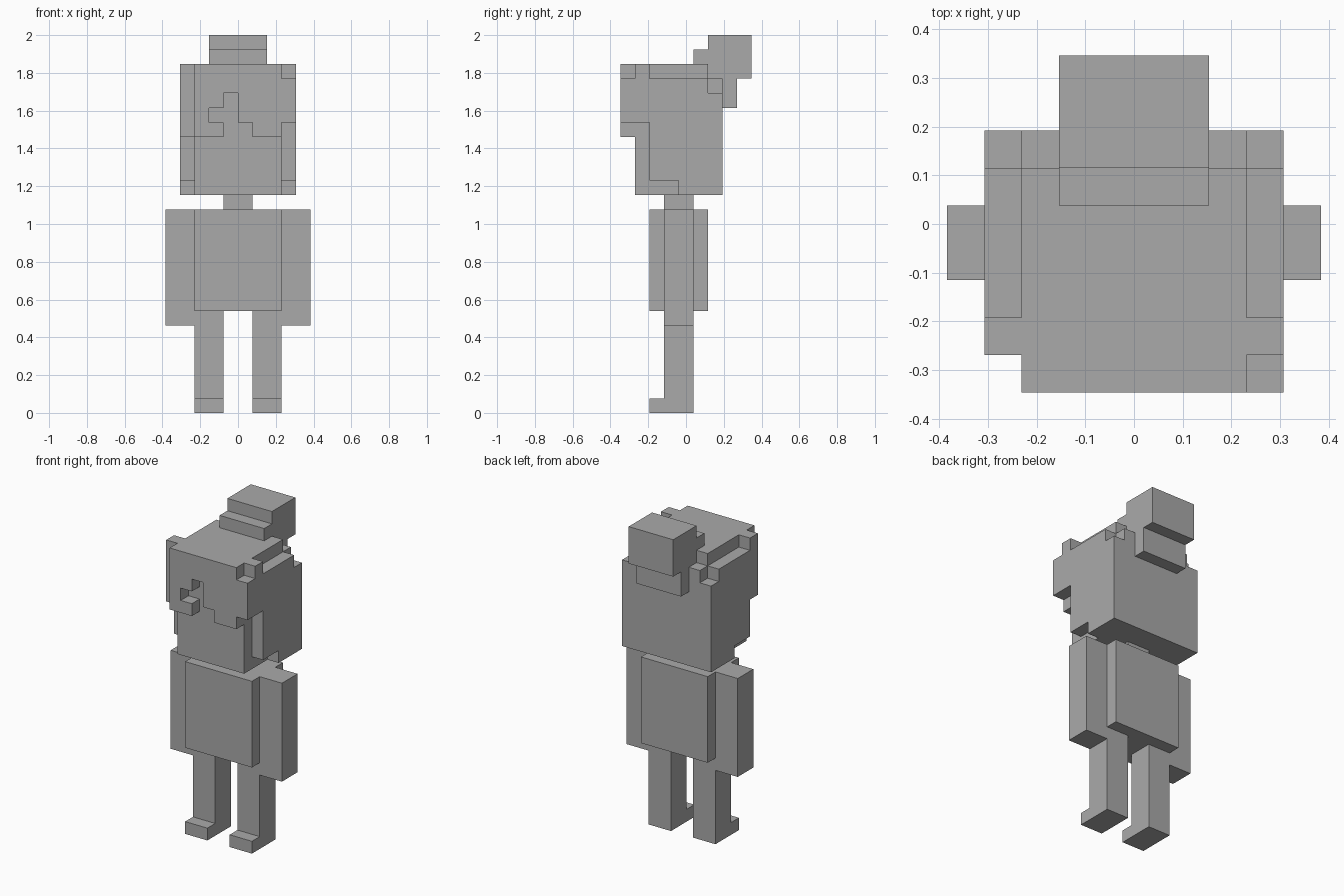
import bpy
import bmesh
import math
from itertools import product
from mathutils import Vector

cube = bpy.data.objects.get("Cube")
if cube:
    bpy.data.objects.remove(cube, do_unlink=True)

UNIT = 2 / 26          # edge of one block
DEPTH = 4.5            # block rows in front of the centre line

grey = bpy.data.materials.new("plain grey")
grey.use_nodes = True
grey.diffuse_color = (0.4, 0.4, 0.4, 1)
grey.node_tree.nodes["Principled BSDF"].inputs["Base Color"].default_value = (0.4, 0.4, 0.4, 1)


def cells(boxes):
    """Block cells inside boxes given as (x range, y range, z range)."""
    return {c for box in boxes for c in product(*(range(*r) for r in box))}


def mirrored(boxes):
    return boxes + [((-x[1], -x[0]), y, z) for x, y, z in boxes]


def blocks(name, solid):
    """Outer skin of a set of block cells, with flat areas merged."""
    bm = bmesh.new()
    for cell in solid:
        for axis, side in product(range(3), (0, 1)):
            step = list(cell)
            step[axis] += 2 * side - 1
            if tuple(step) in solid:
                continue
            u, v = (axis + 1) % 3, (axis + 2) % 3
            ring = []
            for a, b in ((0, 0), (1, 0), (1, 1), (0, 1)):
                p = Vector(cell)
                p[axis] += side
                p[u] += a
                p[v] += b
                p.y -= DEPTH
                ring.append(bm.verts.new(p * UNIT))
            bm.faces.new(ring if side else ring[::-1])
    bmesh.ops.remove_doubles(bm, verts=bm.verts, dist=UNIT / 10)
    bmesh.ops.dissolve_limit(bm, angle_limit=math.radians(1), verts=bm.verts, edges=bm.edges)
    mesh = bpy.data.meshes.new(name)
    bm.to_mesh(mesh)
    bm.free()
    mesh.materials.append(grey)
    obj = bpy.data.objects.new(name, mesh)
    bpy.context.collection.objects.link(obj)


# Legs with feet, and arms
leg = [((1, 3), (3, 5), (0, 7)), ((1, 3), (2, 3), (0, 1))]
arm = [((3, 5), (3, 5), (6, 14))]
for part, boxes in (("leg", leg), ("arm", arm)):
    both = cells(mirrored(boxes))
    blocks("left_" + part, {c for c in both if c[0] >= 0})
    blocks("right_" + part, {c for c in both if c[0] < 0})

# Torso, neck and head
blocks("torso", cells([((-3, 3), (2, 6), (7, 14))]))
blocks("neck", cells([((-1, 1), (3, 5), (14, 15))]))
blocks("head", cells([((-3, 3), (1, 6), (15, 24))]))

# Hair: stepped sides, back panel, temple locks and ragged fringe
sides = cells(mirrored([
    ((3, 4), (2, 4), (16, 23)),
    ((3, 4), (4, 6), (15, 23)),
    ((3, 4), (6, 7), (15, 22)),
]))
back = cells([((-3, 3), (6, 7), (15, 23))])
temples = cells([((3, 4), (1, 2), (20, 24)), ((-4, -3), (1, 2), (19, 24))])
fringe = cells([((-3, 4), (0, 1), (19, 24))])
gaps = cells([
    ((-1, 0), (0, 1), (19, 22)),
    ((-2, -1), (0, 1), (20, 21)),
    ((0, 1), (0, 1), (19, 20)),
    ((3, 4), (0, 1), (19, 20)),
    ((3, 4), (0, 1), (23, 24)),
])
blocks("hair", sides | back | temples | (fringe - gaps))

# Hair bun
blocks("hair_bun", cells([
    ((-2, 2), (6, 9), (23, 26)),
    ((-2, 2), (5, 6), (24, 25)),
    ((-2, 2), (7, 8), (21, 23)),
]))
